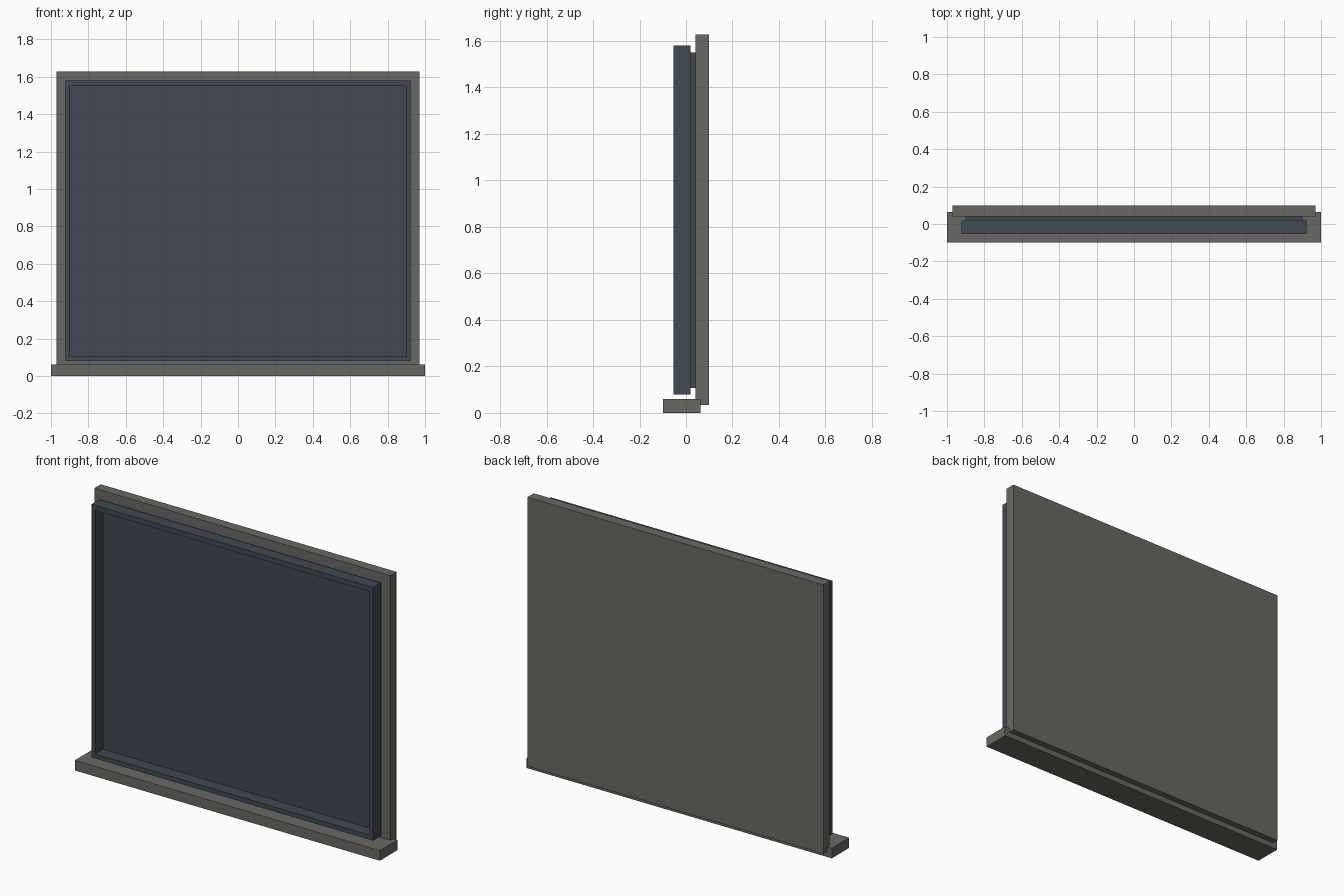
import bpy, bmesh

if "Cube" in bpy.data.objects:
    bpy.data.objects.remove(bpy.data.objects["Cube"])


def material(name, rgb):
    m = bpy.data.materials.new(name)
    m.diffuse_color = (*rgb, 1.0)
    m.use_nodes = True
    m.node_tree.nodes["Principled BSDF"].inputs["Base Color"].default_value = m.diffuse_color
    return m


STONE = material("warm grey", (0.138, 0.141, 0.119))
FRAME = material("slate blue", (0.050, 0.070, 0.088))
SCREEN = material("dark slate", (0.056, 0.063, 0.083))


def finish(name, bm, mat):
    bmesh.ops.recalc_face_normals(bm, faces=bm.faces)
    mesh = bpy.data.meshes.new(name)
    bm.to_mesh(mesh)
    bm.free()
    mesh.materials.append(mat)
    obj = bpy.data.objects.new(name, mesh)
    bpy.context.collection.objects.link(obj)
    return obj


def box(name, half_x, y, z, mat):
    bm = bmesh.new()
    bmesh.ops.create_cube(bm, size=1)
    for v in bm.verts:
        v.co.x *= 2 * half_x
        v.co.y = y[0] if v.co.y < 0 else y[1]
        v.co.z = z[0] if v.co.z < 0 else z[1]
    return finish(name, bm, mat)


def ring(name, outer, inner, y, mat):
    """Rectangular ring; outer and inner are (half width, bottom, top)."""
    bm = bmesh.new()
    loops = []
    for hw, z0, z1 in (outer, inner):
        for yy in y:
            loops.append([bm.verts.new((x, yy, z)) for x, z in
                          ((-hw, z0), (hw, z0), (hw, z1), (-hw, z1))])
    # outer front, outer back, inner back, inner front, closed round
    order = [loops[0], loops[1], loops[3], loops[2]]
    for k in range(4):
        a, b = order[k], order[(k + 1) % 4]
        for i in range(4):
            j = (i + 1) % 4
            bm.faces.new((a[i], a[j], b[j], b[i]))
    return finish(name, bm, mat)


# Base ledge and tall backing board
box("base_ledge", 1.0, (-0.10, 0.063), (0.0, 0.06), STONE)
box("backing_board", 0.97, (0.04, 0.10), (0.033, 1.627), STONE)

# Raised frame with the recessed panel behind it
ring("raised_frame", (0.923, 0.08, 1.58), (0.90, 0.107, 1.55),
     (-0.053, 0.02), FRAME)
box("recessed_panel", 0.90, (0.02, 0.04), (0.107, 1.55), SCREEN)
